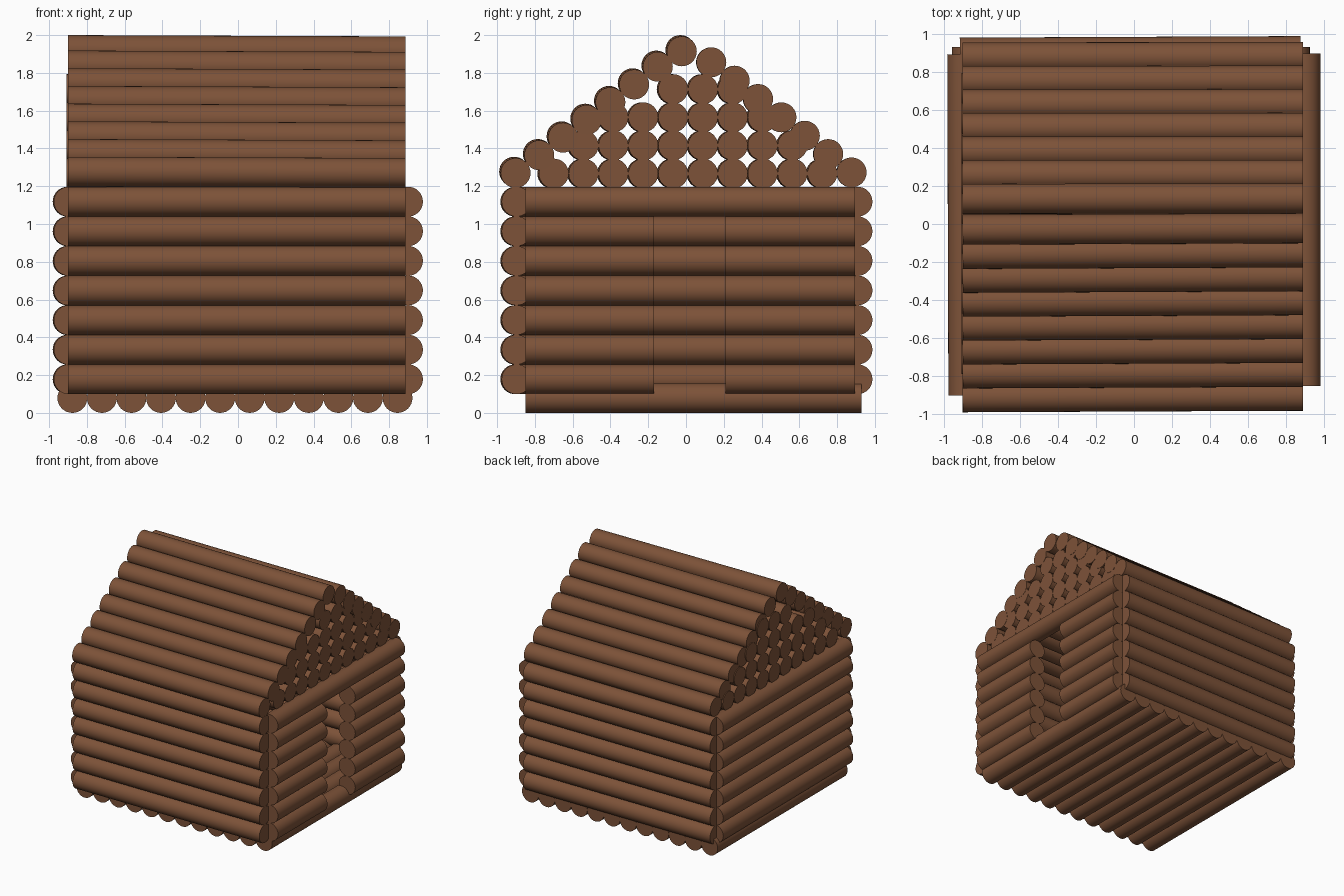
import bpy
from mathutils import Vector

if "Cube" in bpy.data.objects:
    bpy.data.objects.remove(bpy.data.objects["Cube"])

R = 0.079

# one bark brown for every log
wood = bpy.data.materials.new("bark brown")
wood.diffuse_color = (0.205, 0.085, 0.040, 1)
wood.use_nodes = True
wood.node_tree.nodes["Principled BSDF"].inputs["Base Color"].default_value = wood.diffuse_color


def log(name, a, b, r=R):
    """Round log from point a to point b."""
    a, b = Vector(a), Vector(b)
    d = b - a
    bpy.ops.mesh.primitive_cylinder_add(vertices=32, radius=r, depth=d.length,
                                        location=(a + b) / 2)
    o = bpy.context.object
    o.name = name
    o.rotation_euler = d.to_track_quat('Z', 'Y').to_euler()
    o.data.materials.append(wood)
    bpy.ops.object.shade_smooth_by_angle(angle=0.6)
    return o


# floor: twelve logs running front to back
for i in range(12):
    x = -0.877 + i * 0.1565
    log("floor_log", (x, -0.85, 0.079), (x, 0.93, 0.079))

# walls: seven courses, doorway through the lower six on the right
for i in range(7):
    z = 0.178 + i * 0.1567
    log("front_wall_log", (-0.90, -0.904, z), (0.887, -0.897, z))
    log("back_wall_log", (-0.915, 0.900, z), (0.875, 0.908, z))
    log("left_wall_log", (-0.896, -0.90, z), (-0.902, 0.89, z))
    if i < 6:
        log("right_wall_log_front", (0.9, -0.85, z), (0.9, -0.17, z))
        log("right_wall_log_back", (0.9, 0.21, z), (0.9, 0.895, z))
    else:
        log("door_lintel_log", (0.9, -0.85, z), (0.9, 0.895, z))

# gable filling: stacked rows of full length logs
for row, (first, count) in enumerate([(0, 10), (1, 8), (2, 6), (4, 3)]):
    z = 1.267 + row * 0.149
    for k in range(first, first + count):
        y = -0.70 + k * 0.158
        log("gable_log", (-0.907, y - 0.008, z), (0.885, y, z))

# roof front slope, up to the ridge
for i in range(8):
    y, z = -0.902 + i * 0.1255, 1.270 + i * 0.0937
    if i == 7:
        y, z = -0.022, 1.914
    log("roof_front_log", (-0.90, y - 0.008, z + 0.007), (0.887, y, z))

# roof back slope
for i in range(7):
    y, z = 0.875 - i * 0.1238, 1.273 + i * 0.0972
    log("roof_back_log", (-0.90, y, z), (0.887, y + 0.002, z))
